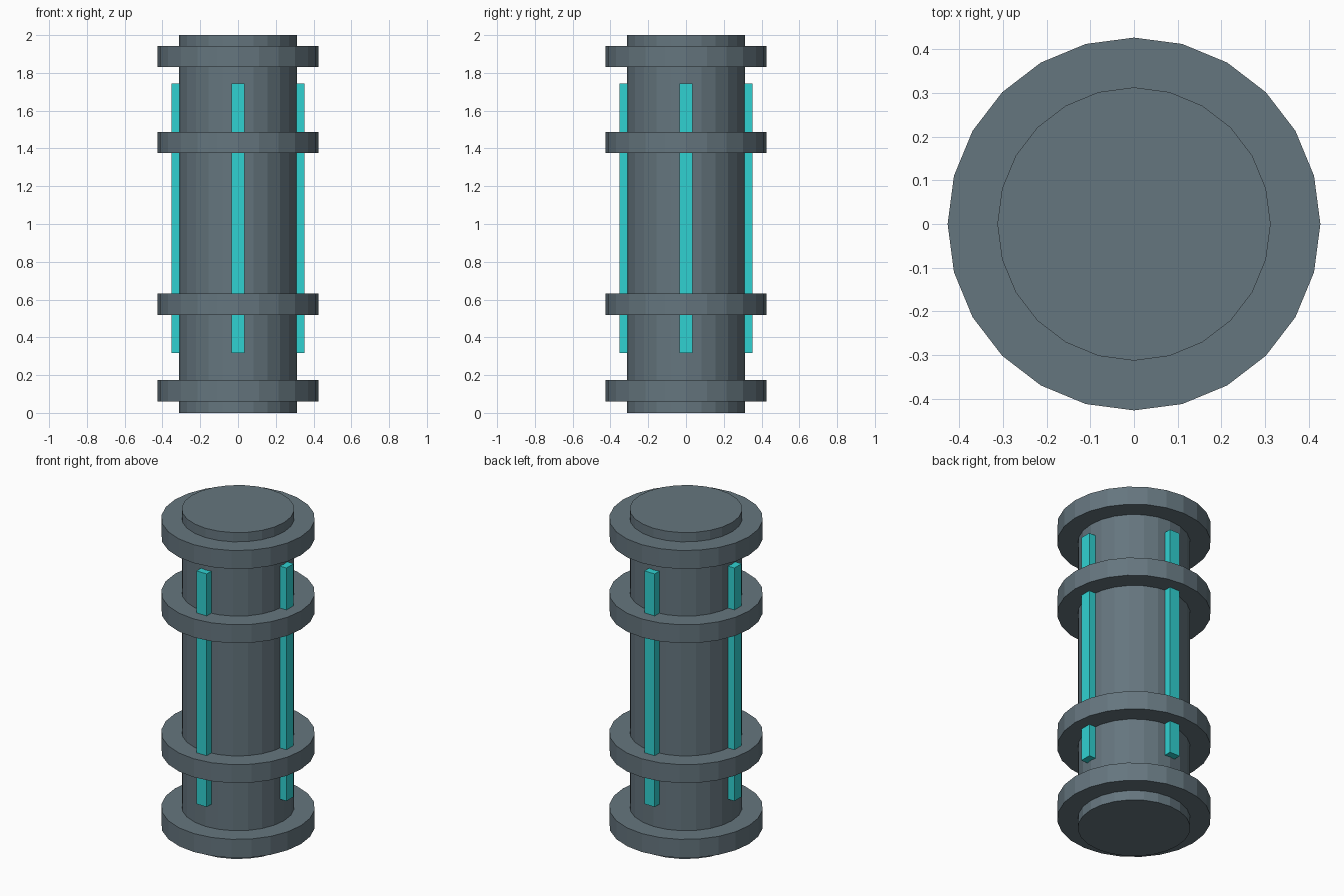
import bpy
from math import cos, sin, pi

cube = bpy.data.objects.get("Cube")
if cube:
    bpy.data.objects.remove(cube, do_unlink=True)


def make_material(name, colour):
    mat = bpy.data.materials.new(name)
    mat.use_nodes = True
    mat.diffuse_color = colour
    mat.node_tree.nodes["Principled BSDF"].inputs["Base Color"].default_value = colour
    return mat


def finish(name, mat):
    obj = bpy.context.object
    obj.name = name
    obj.data.materials.append(mat)
    return obj


def cylinder(name, radius, bottom, top, mat):
    bpy.ops.mesh.primitive_cylinder_add(
        vertices=24, radius=radius, depth=top - bottom,
        location=(0, 0, (bottom + top) / 2))
    return finish(name, mat)


steel = make_material("slate grey", (0.13, 0.18, 0.21, 1))
glow = make_material("bright teal", (0.03, 0.64, 0.64, 1))

# Central column
cylinder("column", 0.313, 0, 2, steel)

# Four collars around the column
collars = {"base_collar": 0.06, "lower_collar": 0.518,
           "upper_collar": 1.375, "top_collar": 1.83}
for name, bottom in collars.items():
    cylinder(name, 0.427, bottom, bottom + 0.113, steel)

# Light strips on the four sides
for i, side in enumerate(("left", "back", "right", "front")):
    angle = i * pi / 2
    bpy.ops.mesh.primitive_cube_add(
        size=1, location=(0.318 * cos(angle), 0.318 * sin(angle), 1.031),
        rotation=(0, 0, angle))
    strip = finish(side + "_light_strip", glow)
    strip.scale = (0.07, 0.07, 1.428)
